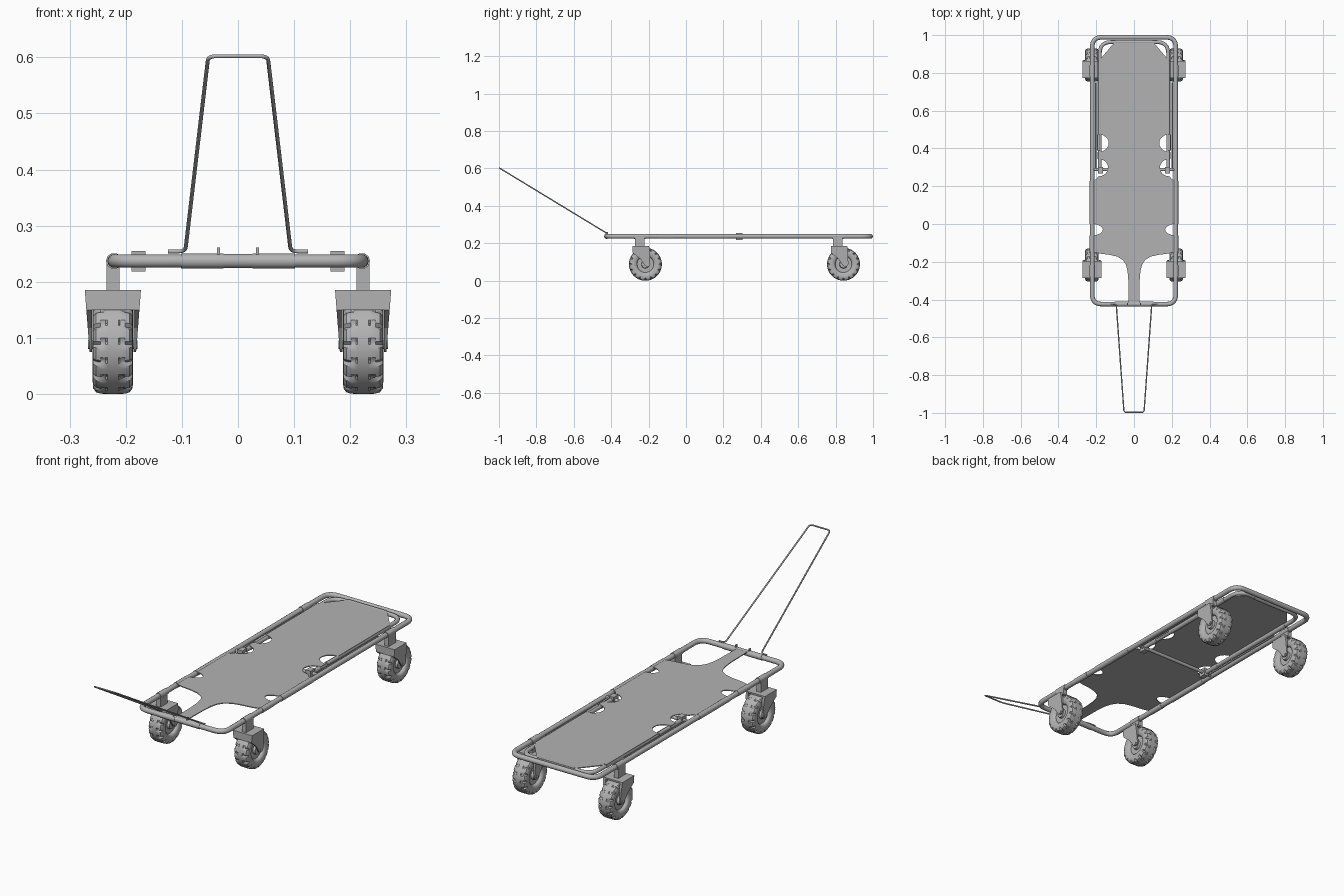
import bpy, bmesh
from math import sin, cos, pi, radians
from mathutils import Vector

cube = bpy.data.objects.get("Cube")
if cube:
    bpy.data.objects.remove(cube, do_unlink=True)

GREY = (0.45, 0.45, 0.45, 1)
mat = bpy.data.materials.new("plain grey")
mat.use_nodes = True
mat.diffuse_color = GREY
mat.node_tree.nodes["Principled BSDF"].inputs["Base Color"].default_value = GREY

RAIL_Z, RAIL_X, RAIL_R = 0.237, 0.221, 0.012
INNER_X = 0.181
FRONT_Y, BACK_Y = -0.424, 0.988


def activate(ob):
    bpy.ops.object.select_all(action='DESELECT')
    ob.select_set(True)
    bpy.context.view_layer.objects.active = ob


def finish(name, bm, smooth=True):
    bmesh.ops.recalc_face_normals(bm, faces=bm.faces)
    me = bpy.data.meshes.new(name)
    bm.to_mesh(me)
    bm.free()
    me.materials.append(mat)
    ob = bpy.data.objects.new(name, me)
    bpy.context.collection.objects.link(ob)
    if smooth:
        activate(ob)
        bpy.ops.object.shade_smooth_by_angle(angle=radians(35))
    return ob


def rounded(points, radius, closed=False):
    """Round the corners of a path with short quadratic arcs."""
    pts = [Vector(p) for p in points]
    out, n = [], len(pts)
    for i, p in enumerate(pts):
        if not closed and i in (0, n - 1):
            out.append(p)
            continue
        a = p + (pts[i - 1] - p).normalized() * radius
        b = p + (pts[(i + 1) % n] - p).normalized() * radius
        for k in range(9):
            t = k / 8
            out.append(a * (1 - t) ** 2 + p * 2 * t * (1 - t) + b * t * t)
    return out


def tube(name, points, radius, closed=False):
    cu = bpy.data.curves.new(name, 'CURVE')
    cu.dimensions = '3D'
    cu.bevel_depth = radius
    cu.bevel_resolution = 3
    cu.use_fill_caps = not closed
    sp = cu.splines.new('POLY')
    sp.points.add(len(points) - 1)
    for sp_pt, p in zip(sp.points, points):
        sp_pt.co = (*p, 1)
    sp.use_cyclic_u = closed
    cu.materials.append(mat)
    ob = bpy.data.objects.new(name, cu)
    bpy.context.collection.objects.link(ob)
    activate(ob)
    bpy.ops.object.convert(target='MESH')
    bpy.ops.object.shade_smooth_by_angle(angle=radians(50))
    return ob


def box(name, lo, hi):
    bm = bmesh.new()
    bmesh.ops.create_cube(bm, size=1)
    for v in bm.verts:
        v.co = [(a + b) / 2 + c * (b - a) for a, b, c in zip(lo, hi, v.co)]
    return finish(name, bm, False)


# Outer rail loop and the inner rail of the back section
z = RAIL_Z
tube("outer_rail", rounded([(-RAIL_X, FRONT_Y, z), (RAIL_X, FRONT_Y, z),
                            (RAIL_X, BACK_Y, z), (-RAIL_X, BACK_Y, z)], 0.05, True), RAIL_R, True)
tube("inner_rail", rounded([(-INNER_X, 0.28, z), (-INNER_X, 0.963, z),
                            (INNER_X, 0.963, z), (INNER_X, 0.28, z)], 0.06), 0.010)
tube("cross_bar", [(-RAIL_X, 0.288, z), (RAIL_X, 0.288, z)], 0.008)


# Fabric bed: half outline from front to back, mirrored
def notch(x, y, rx, ry):
    """Half-round cut opening towards the side edge."""
    return [(x - rx * sin(pi * k / 12), y - ry * cos(pi * k / 12)) for k in range(13)]


half = [(0.028, FRONT_Y), (0.03, -0.30), (0.034, -0.25), (0.043, -0.215), (0.06, -0.19),
        (0.09, -0.172), (0.13, -0.163), (0.18, -0.157), (RAIL_X + 0.006, -0.145)]
half += notch(RAIL_X + 0.006, -0.03, 0.062, 0.031)
half += [(RAIL_X + 0.006, 0.228), (INNER_X + 0.02, 0.236)]
half += notch(INNER_X + 0.008, 0.298, 0.052, 0.046)
half += notch(INNER_X + 0.008, 0.428, 0.055, 0.047)
half += [(INNER_X + 0.008, 0.86), (0.097, 0.97)]
outline = half + [(-x, y) for x, y in reversed(half)]
bm = bmesh.new()
bed = bm.faces.new([bm.verts.new((x, y, 0.247)) for x, y in outline])
ext = bmesh.ops.extrude_face_region(bm, geom=[bed])
for v in ext["geom"]:
    if isinstance(v, bmesh.types.BMVert):
        v.co.z -= 0.004
bmesh.ops.triangulate(bm, faces=[f for f in bm.faces if len(f.verts) > 4])
finish("fabric_bed", bm, False)

# Fabric hems wrapped around the rails
tube("neck_hem", [(-0.026, FRONT_Y, z), (0.026, FRONT_Y, z)], 0.0132)
tube("back_hem", [(-0.097, 0.963, z), (0.097, 0.963, z)], 0.0115)


# Wheel: lathed tyre with zigzag shoulder grooves and a recessed hub
def wheel(name, cx, cy):
    R, SEG = 0.088, 96
    side = [(0.0, R), (0.010, R), (0.013, R), (0.022, R - 0.0005), (0.030, R - 0.003),
            (0.035, R - 0.010), (0.036, R - 0.022), (0.034, 0.052), (0.030, 0.047),
            (0.021, 0.044), (0.021, 0.022), (0.032, 0.020), (0.032, 0.0005)]
    profile = [(-x, r) for x, r in reversed(side[1:])] + side
    bm = bmesh.new()
    rings = []
    for i in range(SEG):
        ring = []
        for x, r in profile:
            shift = 1 if abs(x) < 0.02 else 0
            if 0.012 < abs(x) and r > 0.07 and (i + shift) % 6 == 0:
                r -= 0.006
            a = 2 * pi * i / SEG
            ring.append(bm.verts.new((cx + x, cy + r * cos(a), R + r * sin(a))))
        rings.append(ring)
    for i in range(SEG):
        a, b = rings[i], rings[(i + 1) % SEG]
        for k in range(len(profile) - 1):
            bm.faces.new((a[k], a[k + 1], b[k + 1], b[k]))
    finish(name, bm)


# Fork cheek: side profile, tapering outward edge towards the axle
def fork_cheek(name, cx, cy, side):
    prof = [(-0.068, 0.185), (0.02, 0.185), (0.024, 0.15), (0.026, 0.088), (0.019, 0.077),
            (0.008, 0.075), (-0.003, 0.08), (-0.028, 0.118), (-0.068, 0.15)]
    bm = bmesh.new()
    loops = []
    for outer in (False, True):
        loop = []
        for y, h in prof:
            off = 0.037 + (0.0045 + 0.0085 * (h - 0.075) / 0.11 if outer else 0)
            loop.append(bm.verts.new((cx + side * off, cy + y, h)))
        loops.append(loop)
        bm.faces.new(loop)
    for k in range(len(prof)):
        j = (k + 1) % len(prof)
        bm.faces.new((loops[0][k], loops[0][j], loops[1][j], loops[1][k]))
    finish(name, bm, False)


# Four casters
for end, cy in (("front", -0.217), ("back", 0.842)):
    for label, s in (("left", 1), ("right", -1)):
        tag = f"{end}_{label}"
        cx = s * 0.223
        wheel(f"{tag}_wheel", cx, cy)
        for side, word in ((1, "a"), (-1, "b")):
            fork_cheek(f"{tag}_fork_cheek_{word}", cx, cy, side)
        box(f"{tag}_fork_crown", (cx - 0.037, cy - 0.068, 0.15), (cx + 0.037, cy - 0.035, 0.184))
        box(f"{tag}_fork_top", (cx - 0.037, cy - 0.068, 0.178), (cx + 0.037, cy + 0.02, 0.185))
        box(f"{tag}_stem", (cx - 0.0115, cy - 0.057, 0.182), (cx + 0.0115, cy - 0.004, 0.236))
        tube(f"{tag}_axle", [(cx - 0.044, cy + 0.008, 0.088), (cx + 0.044, cy + 0.008, 0.088)], 0.008)
        tube(f"{tag}_collar", [(s * RAIL_X, cy - 0.06, z), (s * RAIL_X, cy, z)], 0.0145)

# Parts repeated on both sides
for label, s in (("left", 1), ("right", -1)):
    x = s * RAIL_X
    for word, y0, y1 in (("front", -0.145, -0.061), ("rear", 0.001, 0.228)):
        tube(f"{label}_{word}_hem", [(x, y0, z), (x, y1, z)], 0.0135)
    for word, y0, y1 in (("short", 0.345, 0.381), ("long", 0.475, 0.86)):
        tube(f"{label}_{word}_inner_hem", [(s * INNER_X, y0, z), (s * INNER_X, y1, z)], 0.0115)
    # Hinge block, latch bar and slide rod beside the inner rail
    box(f"{label}_hinge", (s * 0.177 - 0.0125, 0.268, 0.218), (s * 0.177 + 0.0125, 0.302, 0.255))
    tube(f"{label}_latch_bar", [(s * 0.187, 0.39, 0.242), (s * 0.187, 0.475, 0.242)], 0.008)
    tube(f"{label}_slide_rod", [(s * 0.202, 0.288, z), (s * 0.202, 0.75, z)], 0.004)
    # Handle sleeve and peg on the front rail
    tube(f"{label}_handle_sleeve", [(s * 0.026, FRONT_Y, z), (s * 0.102, FRONT_Y, z)], 0.0138)
    box(f"{label}_peg", (s * 0.035 - 0.0025, FRONT_Y - 0.006, 0.245),
        (s * 0.035 + 0.0025, FRONT_Y + 0.006, 0.261))

# Pull handle
tube("pull_handle", rounded([(-0.125, FRONT_Y, 0.254), (-0.094, FRONT_Y, 0.254),
                             (-0.053, -0.997, 0.602), (0.053, -0.997, 0.602),
                             (0.094, FRONT_Y, 0.254), (0.125, FRONT_Y, 0.254)], 0.015), 0.0035)
